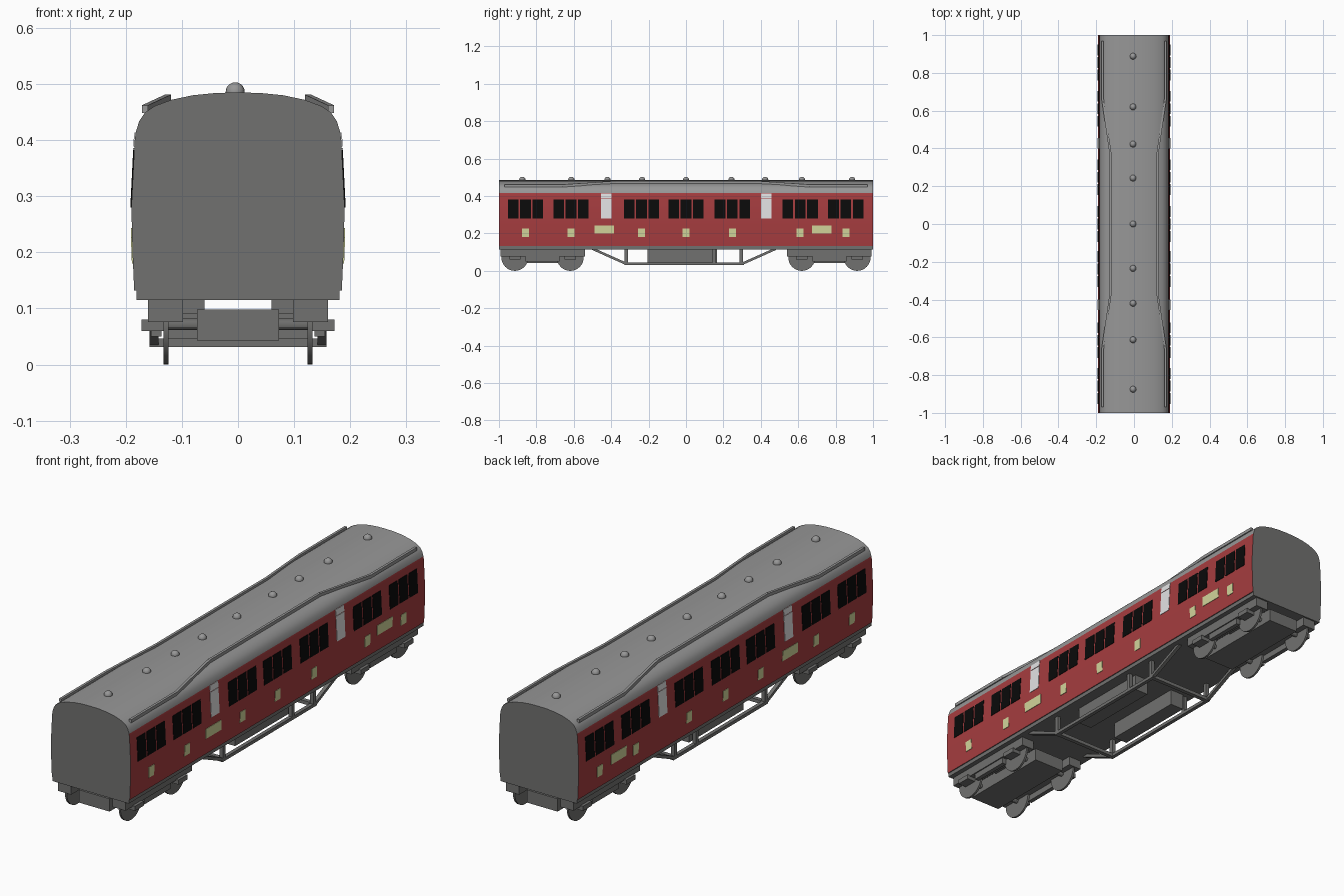
import bpy, bmesh, math
from mathutils import Vector, Matrix

if "Cube" in bpy.data.objects:
    bpy.data.objects.remove(bpy.data.objects["Cube"])


def material(name, rgb):
    m = bpy.data.materials.new(name)
    m.diffuse_color = (*rgb, 1)
    m.use_nodes = True
    m.node_tree.nodes["Principled BSDF"].inputs["Base Color"].default_value = m.diffuse_color
    return m


RED = material("carriage red", (0.38, 0.046, 0.05))
ROOF = material("roof grey", (0.31, 0.31, 0.31))
DARK = material("underframe grey", (0.165, 0.165, 0.16))
BLACK = material("window black", (0.003, 0.003, 0.003))
WHITE = material("door glass white", (0.76, 0.76, 0.77))
CREAM = material("panel cream", (0.65, 0.67, 0.33))


def finish(name, bm, mats, smooth=False):
    bmesh.ops.recalc_face_normals(bm, faces=bm.faces)
    me = bpy.data.meshes.new(name)
    bm.to_mesh(me)
    bm.free()
    ob = bpy.data.objects.new(name, me)
    bpy.context.collection.objects.link(ob)
    for m in mats:
        me.materials.append(m)
    if smooth:
        bpy.ops.object.select_all(action='DESELECT')
        ob.select_set(True)
        bpy.context.view_layer.objects.active = ob
        bpy.ops.object.shade_smooth_by_angle(angle=math.radians(30))
    return ob


def prism(bm, poly, y0, y1):
    """Extrude an x-z outline along y."""
    a = [bm.verts.new((x, y0, z)) for x, z in poly]
    b = [bm.verts.new((x, y1, z)) for x, z in poly]
    n = len(poly)
    bm.faces.new(a)
    bm.faces.new(b[::-1])
    for i in range(n):
        j = (i + 1) % n
        bm.faces.new((a[i], a[j], b[j], b[i]))


def box(bm, x0, x1, y0, y1, z0, z1):
    prism(bm, [(x0, z0), (x1, z0), (x1, z1), (x0, z1)], y0, y1)


def beam(bm, p, q, w, h):
    """Square bar between two points."""
    p, q = Vector(p), Vector(q)
    d = q - p
    rot = d.to_track_quat('Y', 'Z').to_matrix().to_4x4()
    size = Matrix.Diagonal((w, d.length, h, 1))
    bmesh.ops.create_cube(bm, size=1, matrix=Matrix.Translation((p + q) / 2) @ rot @ size)


# body shell: half cross-section, mirrored and extruded
SIDE = [(0.185, 0.132), (0.188, 0.2), (0.190, 0.28), (0.187, 0.34), (0.184, 0.40), (0.182, 0.415)]
ROOF_LINE = [(0.176, 0.434), (0.166, 0.449), (0.148, 0.461), (0.118, 0.472),
             (0.08, 0.480), (0.04, 0.484)]
half = [(0.181, 0.115), (0.181, 0.132)] + SIDE + ROOF_LINE
outline = half + [(0, 0.485)] + [(-x, z) for x, z in reversed(half)]
bm = bmesh.new()
prism(bm, outline, -1, 1)
bm.normal_update()
for f in bm.faces:
    z = f.calc_center_median().z
    if abs(f.normal.y) > 0.9 or z < 0.133:
        f.material_index = 2
    else:
        f.material_index = 0 if z < 0.414 else 1
finish("carriage_body", bm, [RED, ROOF, DARK], True)


# thin plates that follow the curve of the side
def side_x(z):
    for (xa, za), (xb, zb) in zip(SIDE, SIDE[1:]):
        if za <= z <= zb:
            return xa + (xb - xa) * (z - za) / (zb - za)
    return SIDE[-1][0]


def plates(name, mat, items):
    bm = bmesh.new()
    for yc, w, z0, z1 in items:
        zs = [z0] + [z for _, z in SIDE if z0 < z < z1] + [z1]
        for s in (1, -1):
            poly = [(s * (side_x(z) + 0.002), z) for z in zs]
            poly += [(s * (side_x(z) - 0.003), z) for z in reversed(zs)]
            prism(bm, poly, yc - w / 2, yc + w / 2)
    finish(name, bm, [mat])


BAYS = (-0.858, -0.615, -0.238, 0.0, 0.248, 0.61, 0.855)
plates("windows", BLACK, [(y + k * 0.066, 0.057, 0.28, 0.382) for y in BAYS for k in (-1, 0, 1)])
plates("door_glass", WHITE, [(y, 0.056, a, b) for y in (-0.427, 0.428)
                             for a, b in ((0.28, 0.386), (0.389, 0.414))])
plates("cream_panels", CREAM, [(y, 0.036, 0.18, 0.226) for y in BAYS]
       + [(y, 0.104, 0.2, 0.243) for y in (-0.437, 0.727)])

# roof ventilators
bm = bmesh.new()
for y in (-0.875, -0.613, -0.42, -0.235, 0, 0.243, 0.423, 0.62, 0.888):
    bmesh.ops.create_uvsphere(bm, u_segments=16, v_segments=10, radius=0.017,
                              matrix=Matrix.Translation((-0.005, y, 0.486)))
finish("roof_ventilators", bm, [ROOF], True)

# rain strips along both roof edges
bm = bmesh.new()
PATH = [(0.166, -0.97, 0.455), (0.166, -0.66, 0.455), (0.125, -0.375, 0.474),
        (0.125, 0.375, 0.474), (0.166, 0.66, 0.455), (0.166, 0.97, 0.455)]
for s in (1, -1):
    for p, q in zip(PATH, PATH[1:]):
        beam(bm, (s * p[0], p[1], p[2]), (s * q[0], q[1], q[2]), 0.011, 0.014)
finish("rain_strips", bm, [ROOF], False)

# bogies: centre block, side frames, axle boxes
frames, wheels = bmesh.new(), bmesh.new()
for e in (-1, 1):
    c = e * 0.767
    box(frames, -0.073, 0.073, c - 0.21, c + 0.21, 0.043, 0.098)
    for s in (1, -1):
        box(frames, s * 0.098, s * 0.16, c - 0.226, c + 0.226, 0.076, 0.115)
        box(frames, s * 0.136, s * 0.155, c - 0.09, c + 0.09, 0.05, 0.08)
        box(frames, s * 0.06, s * 0.1, c - 0.05, c + 0.05, 0.09, 0.115)
    for k in (-0.148, 0.148):
        y = c + k
        for s in (1, -1):
            box(frames, s * 0.13, s * 0.172, y - 0.03, y + 0.03, 0.06, 0.08)
            bmesh.ops.create_cone(wheels, cap_ends=True, segments=32, radius1=0.072,
                                  radius2=0.072, depth=0.009,
                                  matrix=Matrix.Translation((s * 0.128, y, 0.072))
                                  @ Matrix.Rotation(math.pi / 2, 4, 'Y'))
        bmesh.ops.create_cone(wheels, cap_ends=True, segments=12, radius1=0.01, radius2=0.01,
                              depth=0.26, matrix=Matrix.Translation((0, y, 0.072))
                              @ Matrix.Rotation(math.pi / 2, 4, 'Y'))
finish("bogie_frames", frames, [DARK])
finish("wheels_and_axles", wheels, [DARK], True)

# underframe equipment boxes
bm = bmesh.new()
for s in (1, -1):
    box(bm, s * 0.065, s * 0.13, -0.205, 0.165, 0.045, 0.118)
finish("equipment_boxes", bm, [DARK])

# truss rods with posts and cross bars
bm = bmesh.new()
for s in (1, -1):
    x = s * 0.15
    beam(bm, (x, -0.5, 0.118), (x, -0.325, 0.04), 0.016, 0.013)
    beam(bm, (x, -0.33, 0.038), (x, 0.31, 0.038), 0.016, 0.014)
    beam(bm, (x, 0.305, 0.04), (x, 0.48, 0.118), 0.016, 0.013)
    for y in (-0.32, 0.15, 0.295):
        box(bm, x - 0.008, x + 0.008, y - 0.009, y + 0.009, 0.035, 0.118)
for y in (-0.32, 0.3):
    box(bm, -0.15, 0.15, y - 0.009, y + 0.009, 0.031, 0.046)
finish("truss_frame", bm, [DARK])
